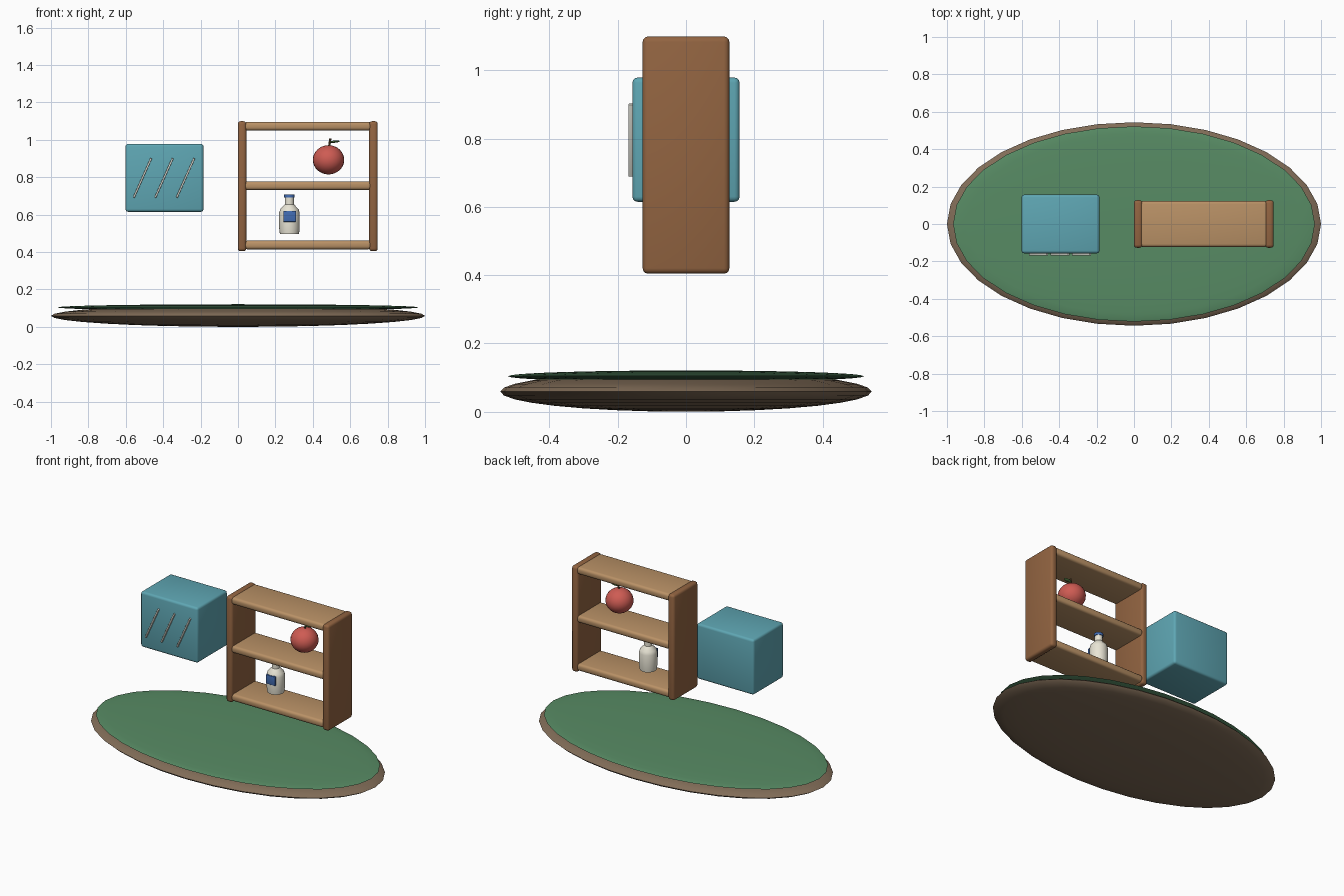
import bpy, bmesh, math
from mathutils import Matrix, Vector

if "Cube" in bpy.data.objects:
    bpy.data.objects.remove(bpy.data.objects["Cube"])


def material(name, r, g, b):
    m = bpy.data.materials.new(name)
    m.diffuse_color = [(c / 255) ** 2.2 for c in (r, g, b)] + [1]
    m.use_nodes = True
    m.node_tree.nodes["Principled BSDF"].inputs["Base Color"].default_value = m.diffuse_color
    return m


SOIL = material("soil_brown", 128, 108, 88)
GRASS = material("grass_green", 88, 138, 100)
TEAL = material("teal", 95, 165, 178)
PALE = material("pale_streak", 225, 225, 215)
DARK_WOOD = material("dark_wood", 145, 100, 67)
LIGHT_WOOD = material("light_wood", 184, 144, 102)
RED = material("apple_red", 205, 92, 84)
STEM = material("stem_brown", 95, 70, 45)
LEAF = material("leaf_green", 85, 125, 70)
CREAM = material("cream", 232, 228, 212)
BLUE = material("blue", 68, 108, 178)


def finish(bm, name, mat, loc, rot=(0, 0, 0), angle=35):
    bmesh.ops.recalc_face_normals(bm, faces=bm.faces)
    me = bpy.data.meshes.new(name)
    bm.to_mesh(me)
    bm.free()
    me.materials.append(mat)
    ob = bpy.data.objects.new(name, me)
    ob.location, ob.rotation_euler = loc, rot
    bpy.context.collection.objects.link(ob)
    bpy.ops.object.select_all(action='DESELECT')
    ob.select_set(True)
    bpy.context.view_layer.objects.active = ob
    bpy.ops.object.shade_smooth_by_angle(angle=math.radians(angle))
    return ob


def box(name, mat, loc, size, bevel=0, rot=(0, 0, 0)):
    bm = bmesh.new()
    bmesh.ops.create_cube(bm, size=1, matrix=Matrix.Diagonal((*size, 1)))
    if bevel:
        bmesh.ops.bevel(bm, geom=bm.edges[:], offset=bevel, segments=3,
                        profile=0.5, affect='EDGES')
    return finish(bm, name, mat, loc, rot)


def ellipsoid(name, mat, loc, radii, u=32, v=16, rot=(0, 0, 0)):
    bm = bmesh.new()
    bmesh.ops.create_uvsphere(bm, u_segments=u, v_segments=v, radius=1,
                              matrix=Matrix.Diagonal((*radii, 1)))
    return finish(bm, name, mat, loc, rot)


def lathe(name, mat, loc, profile, steps=24, rot=(0, 0, 0)):
    bm = bmesh.new()
    vs = [bm.verts.new((r, 0, z)) for r, z in profile]
    es = [bm.edges.new(p) for p in zip(vs, vs[1:])]
    bmesh.ops.spin(bm, geom=vs + es, cent=(0, 0, 0), axis=(0, 0, 1),
                   angle=math.tau, steps=steps)
    bmesh.ops.remove_doubles(bm, verts=bm.verts, dist=1e-5)
    return finish(bm, name, mat, loc, rot)


# Oval island with a grass layer on top
ellipsoid("ground_base", SOIL, (0, 0, 0.059), (1.0, 0.544, 0.059))
ellipsoid("grass_top", GRASS, (0, 0, 0.104), (0.967, 0.522, 0.017))

# Floating teal block with three slanted streaks on its front
box("display_block", TEAL, (-0.393, 0, 0.797), (0.417, 0.314, 0.364), 0.015)
for i in range(3):
    box(f"streak_{i + 1}", PALE, (-0.511 + 0.115 * i, -0.162, 0.796),
        (0.01, 0.014, 0.23), 0.002, (0, math.radians(24), 0))

# Open shelf unit: two side panels and three boards
for side, x in (("left", 0.022), ("right", 0.724)):
    box(f"shelf_side_{side}", DARK_WOOD, (x, 0, 0.752), (0.046, 0.254, 0.695), 0.016)
for i, z in enumerate((0.438, 0.755, 1.073)):
    box(f"shelf_board_{i + 1}", LIGHT_WOOD, (0.373, 0, z), (0.68, 0.246, 0.046), 0.016)

# Apple with stem and leaf
ellipsoid("apple", RED, (0.484, 0, 0.893), (0.084, 0.084, 0.078), 24, 16)
lathe("apple_stem", STEM, (0.487, 0, 0.96),
      [(0, 0), (0.006, 0), (0.006, 0.047), (0, 0.047)], 8, (0, math.radians(8), 0))
ellipsoid("apple_leaf", LEAF, (0.516, 0, 0.99), (0.028, 0.014, 0.006), 12, 8,
          (0, math.radians(-5), 0))

# Bottle with neck, cap and front label
lathe("bottle", CREAM, (0.275, 0, 0.497),
      [(0, 0), (0.051, 0), (0.055, 0.03), (0.055, 0.112), (0.049, 0.132),
       (0.024, 0.158), (0.024, 0.2), (0, 0.2)])
lathe("bottle_cap", BLUE, (0.275, 0, 0.691),
      [(0, 0), (0.028, 0), (0.028, 0.017), (0, 0.017)])
box("bottle_label", BLUE, (0.276, -0.051, 0.591), (0.068, 0.014, 0.058), 0.002)
